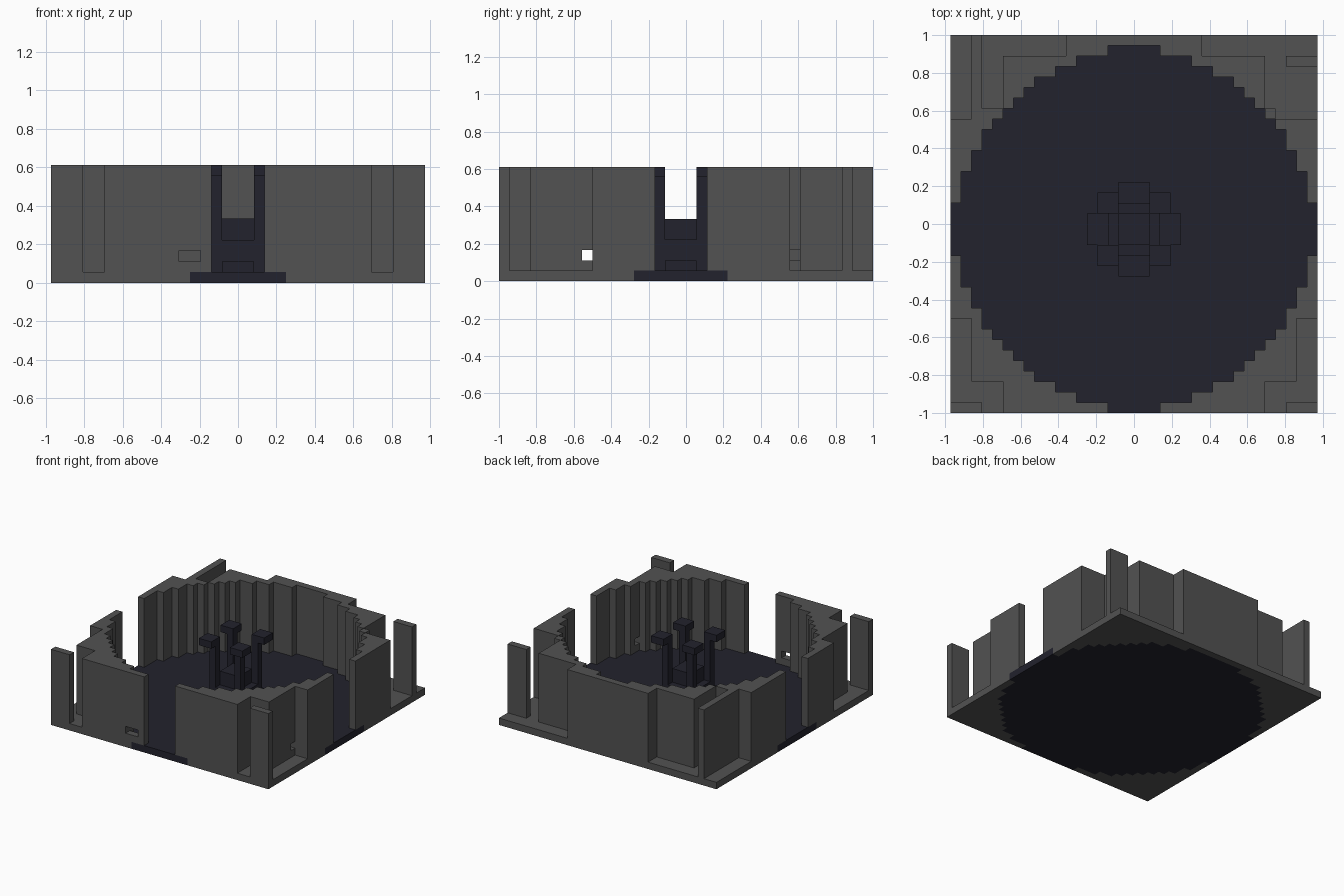
import bpy
import bmesh
from mathutils import Vector

cube = bpy.data.objects.get("Cube")
if cube:
    bpy.data.objects.remove(cube, do_unlink=True)

U = 1 / 18                      # block size
HALF, BACK, TOP = 17, 18, 11    # extents in blocks


def material(name, rgb):
    m = bpy.data.materials.new(name)
    m.use_nodes = True
    m.diffuse_color = (*rgb, 1)
    m.node_tree.nodes["Principled BSDF"].inputs["Base Color"].default_value = (*rgb, 1)
    return m


STONE = material("grey stone", (0.085, 0.085, 0.085))
DARK = material("dark slate", (0.016, 0.016, 0.026))


def finish(name, bm, mat):
    mesh = bpy.data.meshes.new(name)
    bm.to_mesh(mesh)
    bm.free()
    mesh.materials.append(mat)
    obj = bpy.data.objects.new(name, mesh)
    bpy.context.collection.objects.link(obj)
    return obj


def blocks(name, rule, k0, k1, mat):
    """Solid made of every block that satisfies rule(i, j, k), outer skin only."""
    cells = {(i, j, k)
             for i in range(-HALF, HALF + 1)
             for j in range(-HALF, BACK + 1)
             for k in range(k0, k1) if rule(i, j, k)}
    bm = bmesh.new()
    for cell in cells:
        centre = Vector((cell[0], cell[1] - 0.5, cell[2] + 0.5))
        for axis in range(3):
            for sign in (-1, 1):
                step = [0, 0, 0]
                step[axis] = sign
                if tuple(c + s for c, s in zip(cell, step)) in cells:
                    continue
                n = Vector(step)
                a = Vector((0, 0, 0))
                a[(axis + 1) % 3] = 0.5
                b = n.cross(a)
                ring = (a + b, b - a, -a - b, a - b)
                bm.faces.new([bm.verts.new((centre + n / 2 + r) * U) for r in ring])
    bmesh.ops.remove_doubles(bm, verts=bm.verts[:], dist=U / 50)
    bmesh.ops.dissolve_limit(bm, angle_limit=0.01, verts=bm.verts[:], edges=bm.edges[:])
    return finish(name, bm, mat)


def box(name, x, y, z, mat=DARK):
    """Box from block-unit ranges, measured from the arena centre."""
    bm = bmesh.new()
    bmesh.ops.create_cube(bm, size=1)
    for v in bm.verts:
        v.co = Vector([(r[0] + r[1]) / 2 + c * (r[1] - r[0])
                       for c, r in zip(v.co, (x, y, z))])
        v.co.y -= 0.5
        v.co *= U
    return finish(name, bm, mat)


# Footprint rules
def disc(i, j, k=0):
    return i * i + j * j < 17.5 ** 2


def arena(i, j):
    low, high = sorted((abs(i), abs(j)))
    return i * i + j * j < 285 or (high == 17 and low <= 2)


def corner_yard(i, j):
    a = abs(i)
    front = (a >= 13 and j <= -15) or (a >= 16 and j <= -9)
    back = (a >= 7 and j >= 17) or (a >= 13 and j >= 12)
    side = (i <= -16 or i >= 14) and j >= 11
    return front or back or side


def window(i, j, k):
    return k == 2 and ((i in (-5, -4) and j == -17)
                       or (abs(i) == 15 and j == -9)
                       or (i == 13 and j == 11))


def wall(i, j, k):
    return not (arena(i, j) or corner_yard(i, j) or window(i, j, k))


# Floor and walls
blocks("arena_floor", disc, 0, 1, DARK)
blocks("corner_floor", lambda i, j, k: not disc(i, j), 0, 1, STONE)
blocks("ring_wall", wall, 1, TOP, STONE)

# Free-standing fins in the corner yards
blocks("front_fins", lambda i, j, k: abs(i) >= 15 and j == -17, 1, TOP, STONE)
blocks("back_left_fin", lambda i, j, k: i >= 15 and j == 16, 1, TOP, STONE)
blocks("back_right_fin", lambda i, j, k: i == -15 and j >= 12, 1, TOP, STONE)

# Central altar with a step on each side
box("altar_base", (-2.5, 2.5), (-2.5, 2.5), (1, 4))
box("altar_block", (-1.5, 1.5), (-1.5, 1.5), (4, 6))
for s, side in ((-1, "low"), (1, "high")):
    out = sorted((s * 2.5, s * 4.5))
    box("altar_step_x_" + side, out, (-1.5, 1.5), (1, 2))
    box("altar_step_y_" + side, (-1.5, 1.5), out, (1, 2))

# Four pillars with overhanging heads
for sx in (-1, 1):
    for sy in (-1, 1):
        def span(s, outer):
            return sorted((s * 1.5, s * outer))
        box("pillar", span(sx, 2.5), span(sy, 2.5), (4, 10))
        box("pillar_head", span(sx, 3.5), span(sy, 3.5), (10, 11))
